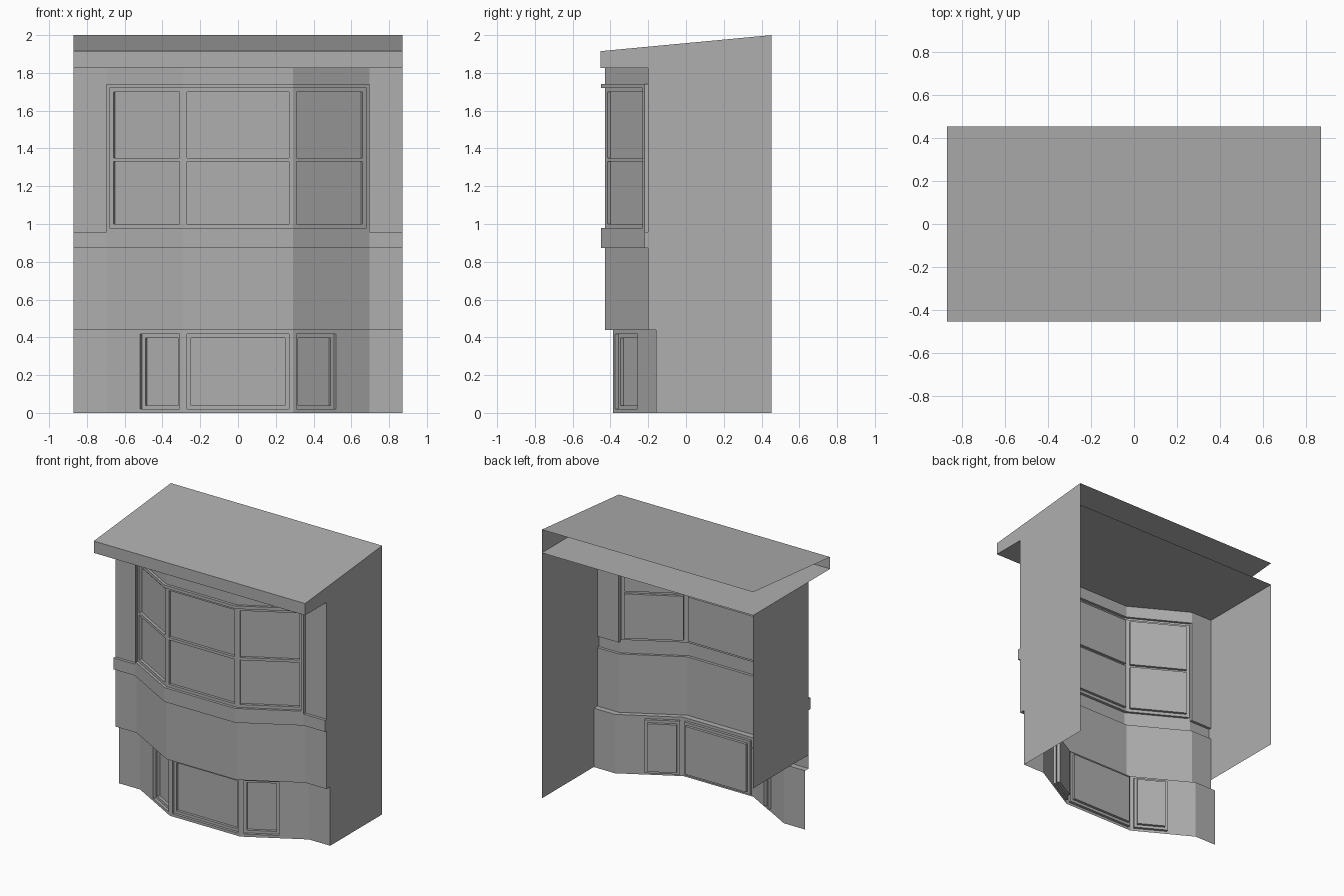
import bpy, bmesh

if "Cube" in bpy.data.objects:
    bpy.data.objects.remove(bpy.data.objects["Cube"])

HALF_X, BACK_Y = 0.87, 0.453
WALL_Y, BAY_DEPTH = -0.2, 0.228
BEND_OUT, BEND_IN = 0.695, 0.29
LOWER, TRIM = 0.042, -0.021      # y shift of the ground floor and of the trim
LEDGE, BAND0, BAND1, SOFFIT = 0.438, 0.872, 0.957, 1.827

grey = bpy.data.materials.new("grey")
grey.diffuse_color = (0.43, 0.43, 0.43, 1)
grey.use_nodes = True
grey.node_tree.nodes["Principled BSDF"].inputs["Base Color"].default_value = grey.diffuse_color


def bay_y(x):
    t = (BEND_OUT - abs(x)) / (BEND_OUT - BEND_IN)
    return WALL_Y - BAY_DEPTH * min(1, max(0, t))


def quad(bm, *pts):
    return bm.faces.new([bm.verts.new(p) for p in pts])


def finish(name, bm):
    bmesh.ops.remove_doubles(bm, verts=bm.verts, dist=1e-5)
    mesh = bpy.data.meshes.new(name)
    bm.to_mesh(mesh)
    bm.free()
    mesh.materials.append(grey)
    obj = bpy.data.objects.new(name, mesh)
    bpy.context.collection.objects.link(obj)


def facade(name, cuts, zs, shift, below, windows, double):
    """Stepped wall sheet that follows the bay plan, with recessed windows."""
    xs = sorted([-c for c in cuts] + cuts)
    bm, panes = bmesh.new(), []
    for i, (x0, x1) in enumerate(zip(xs, xs[1:])):
        xm = (x0 + x1) / 2
        prev_s = below
        for z0, z1 in zip(zs, zs[1:]):
            zm = (z0 + z1) / 2
            s = shift(xm, zm)
            y0, y1 = bay_y(x0), bay_y(x1)
            f = quad(bm, (x0, y0 + s, z0), (x1, y1 + s, z0),
                     (x1, y1 + s, z1), (x0, y0 + s, z1))
            if windows(xm, zm):
                panes.append(f)
            # horizontal ledge to the row below
            if prev_s is not None and prev_s != s:
                quad(bm, (x0, y0 + prev_s, z0), (x1, y1 + prev_s, z0),
                     (x1, y1 + s, z0), (x0, y0 + s, z0))
            prev_s = s
            # vertical step to the next column
            if i < len(xs) - 2:
                s2 = shift((x1 + xs[i + 2]) / 2, zm)
                if s2 != s:
                    quad(bm, (x1, y1 + s, z0), (x1, y1 + s2, z0),
                         (x1, y1 + s2, z1), (x1, y1 + s, z1))
    bmesh.ops.remove_doubles(bm, verts=bm.verts, dist=1e-5)
    bm.normal_update()
    # push panes in; ground floor windows have a second step
    steps = [(0, -0.02), (0.02, 0), (0, -0.02)] if double else [(0, -0.02)]
    for thick, depth in steps:
        bmesh.ops.inset_individual(bm, faces=panes, thickness=thick,
                                   depth=depth, use_even_offset=True)
        bm.normal_update()
    finish(name, bm)


def window_column(x, outer):
    return abs(x) < 0.27 or 0.31 < abs(x) < outer


# Ground floor bay
facade("ground_floor_front", [0.27, 0.29, 0.31, 0.518, BEND_OUT, HALF_X],
       [0, 0.02, 0.417, LEDGE], lambda x, z: LOWER, None,
       lambda x, z: window_column(x, 0.518) and 0.02 < z < 0.417, True)


# Upper bay with band, sill, jambs and header standing proud
def upper_shift(x, z):
    x = abs(x)
    band = BAND0 < z < BAND1
    frame = x < BEND_OUT and BAND1 < z < 1.741 and (
        z < 0.978 or z > 1.719 or x > 0.68)
    return TRIM if band or frame else 0


facade("upper_floor_front", [0.27, 0.29, 0.31, 0.66, 0.68, BEND_OUT, HALF_X],
       [LEDGE, BAND0, BAND1, 0.978, 1.0, 1.33, 1.35, 1.698, 1.719, 1.741,
        SOFFIT],
       upper_shift, LOWER,
       lambda x, z: window_column(x, 0.66) and
       (1.0 < z < 1.33 or 1.35 < z < 1.698), False)

# Side walls, open at back and bottom; the left one stops above the ground floor
for name, x, bottom in (("left_wall", -HALF_X, 0.54),
                        ("right_wall", HALF_X, 0)):
    bm = bmesh.new()
    for z0, z1, s in ((0, LEDGE, LOWER), (LEDGE, BAND0, 0),
                      (BAND0, BAND1, TRIM), (BAND1, SOFFIT, 0)):
        z0 = max(z0, bottom)
        if z0 < z1:
            pts = [(x, WALL_Y + s, z0), (x, BACK_Y, z0),
                   (x, BACK_Y, z1), (x, WALL_Y + s, z1)]
            quad(bm, *(pts if x > 0 else pts[::-1]))
    finish(name, bm)

# Sloped roof with fascia and soffit, open at the back and the left end
profile = [(BACK_Y, 2.0), (-BACK_Y, 1.915), (-BACK_Y, SOFFIT),
           (BACK_Y, SOFFIT)]
bm = bmesh.new()
for (y0, z0), (y1, z1) in zip(profile, profile[1:]):
    quad(bm, (-HALF_X, y0, z0), (-HALF_X, y1, z1),
         (HALF_X, y1, z1), (HALF_X, y0, z0))
quad(bm, *[(HALF_X, y, z) for y, z in profile])
finish("roof", bm)
